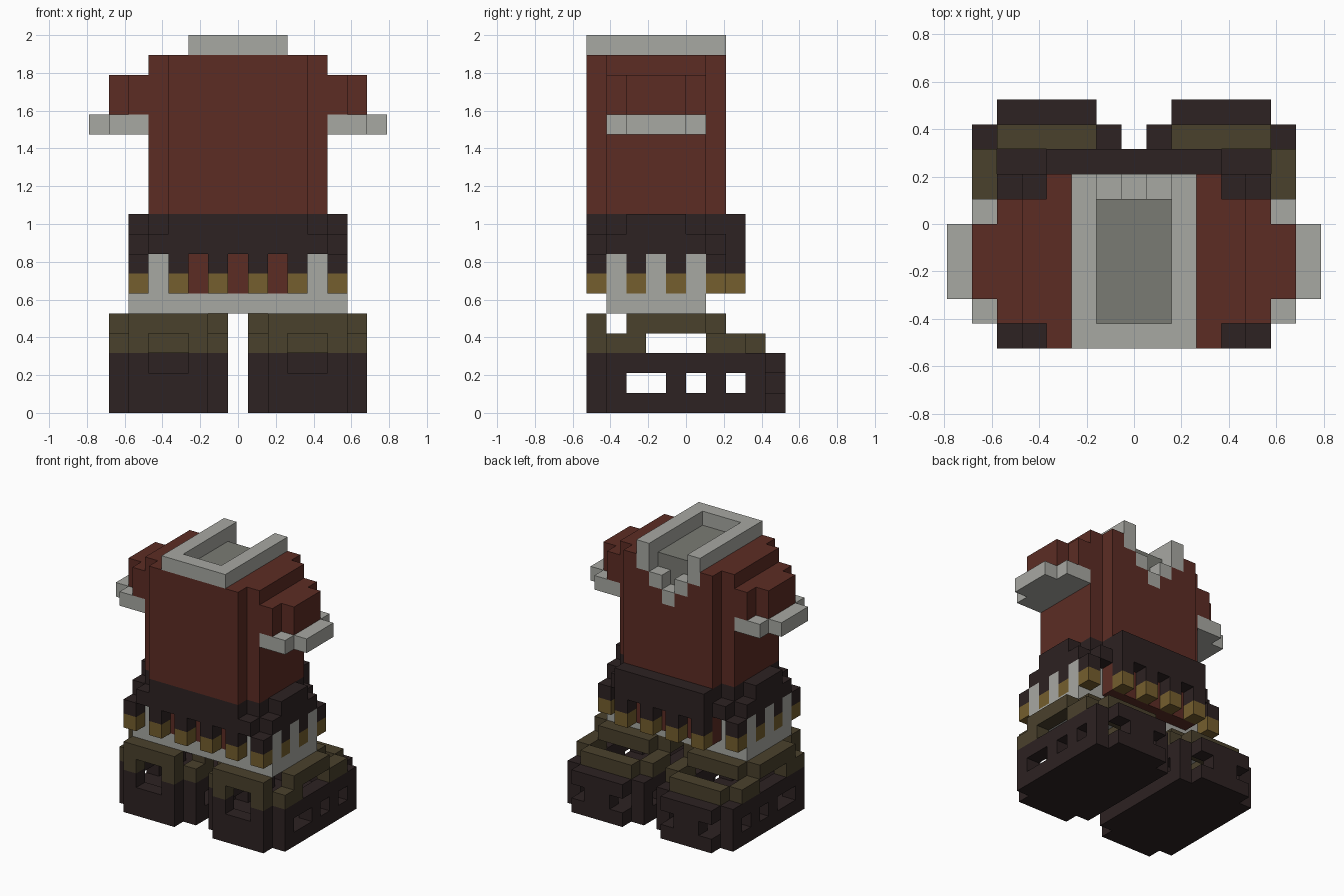
import bpy, bmesh, math
from itertools import product

if "Cube" in bpy.data.objects:
    bpy.data.objects.remove(bpy.data.objects["Cube"], do_unlink=True)

V = 2 / 19  # block size


def material(name, rgb):
    lin = [((c / 255 + 0.055) / 1.055) ** 2.4 for c in rgb] + [1]
    m = bpy.data.materials.new(name)
    m.use_nodes = True
    m.diffuse_color = lin
    m.node_tree.nodes["Principled BSDF"].inputs["Base Color"].default_value = lin
    return m


MAT = {
    "maroon": material("maroon cloth", (92, 44, 36)),
    "dark": material("dark brown leather", (45, 34, 34)),
    "ochre": material("ochre trim", (117, 94, 46)),
    "olive": material("olive leather", (74, 65, 44)),
    "light": material("light grey cloth", (167, 168, 162)),
    "grey": material("mid grey lining", (122, 123, 116)),
}

cells = {}  # block position -> (part, colour)


def box(xs, ys, zs):
    """All blocks in the inclusive ranges."""
    return set(product(*(range(a, b + 1) for a, b in (xs, ys, zs))))


def rounded(xs, ys, zs):
    """A box with its four upright corner columns removed."""
    return {c for c in box(xs, ys, zs) if not (c[0] in xs and c[1] in ys)}


def fill(part, colour, blocks, sides=(1, -1)):
    """Add blocks, mirrored in x by default."""
    for x, y, z in blocks:
        for s in sides:
            cells[(s * x, y, z)] = (part, colour)


# Boots: a closed sole, hollow walls with eyelets, and olive uppers
for side, label in ((1, "left"), (-1, "right")):
    lower = rounded((1, 6), (-5, 4), (0, 2)) - box((2, 5), (-4, 3), (1, 2))
    for wall in (1, 6):
        for y in (-3, -2, 0, 2):
            lower.discard((wall, y, 1))
    lower -= {(2, 4, 1), (5, 4, 1)}
    upper = rounded((1, 6), (-5, 3), (3, 3)) - box((2, 5), (-4, 2), (3, 3))
    upper -= box((1, 6), (-2, 0), (3, 3))
    upper |= rounded((1, 6), (-5, 1), (4, 4)) - box((2, 5), (-4, 0), (4, 4))
    upper -= box((1, 6), (-4, -4), (4, 4))
    toe_hole = box((3, 4), (-5, -5), (2, 3))
    fill(label + "_boot", "dark", lower - toe_hole, (side,))
    fill(label + "_boot", "olive", upper - toe_hole, (side,))

# Trousers
fill("trousers", "light", box((0, 5), (-4, 0), (5, 5)) | box((4, 5), (-4, 0), (6, 7)))

# Tunic body, running down inside the skirt
fill("tunic", "maroon", box((0, 3), (-5, 1), (10, 17)) | box((0, 4), (-4, 0), (10, 17))
     | box((0, 3), (-4, 1), (6, 9)))

# Skirt band with stepped sides
fill("skirt", "dark", box((0, 3), (-5, 2), (8, 9)) | box((4, 4), (-4, 0), (8, 9))
     | box((4, 4), (-5, 1), (8, 8)) | box((5, 5), (-3, -1), (8, 9))
     | box((5, 5), (-4, 0), (8, 8)))

# Hanging skirt tabs with ochre ends
tabs = [(x, -5) for x in (1, 3, 5)] + [(5, y) for y in (-3, -1, 1)] + [(1, 2), (3, 2)]
for x, y in tabs:
    fill("skirt", "dark", {(x, y, 7)})
    fill("skirt", "ochre", {(x, y, 6)})

# Sleeves and cuffs
for side, label in ((1, "left"), (-1, "right")):
    fill(label + "_sleeve", "maroon",
         box((5, 5), (-4, 0), (15, 16)) | box((6, 6), (-3, -1), (15, 16)), (side,))
    fill(label + "_cuff", "light",
         box((5, 6), (-4, 0), (14, 14)) | box((7, 7), (-3, -1), (14, 14)), (side,))

# Collar frame with a stepped V at the back, around the neck lining
fill("neck_lining", "grey", box((0, 1), (-4, 0), (15, 17)))
fill("collar", "light", box((0, 2), (-5, 1), (18, 18)) - box((0, 1), (-4, 1), (18, 18)))
fill("collar", "light", {(2, 1, 17), (1, 1, 16), (0, 1, 15)})
for gap in ((0, 1, 16), (0, 1, 17), (1, 1, 17), (-1, 1, 17)):
    cells.pop(gap, None)


def block_face(bm, cell, axis, sign):
    """One outward-facing square of a block."""
    u, w = (axis + 1) % 3, (axis + 2) % 3
    verts = []
    for a, b in ((0, 0), (1, 0), (1, 1), (0, 1))[::sign]:
        p = list(cell)
        p[axis] += sign > 0
        p[u] += a
        p[w] += b
        verts.append(bm.verts.new(((p[0] - 0.5) * V, p[1] * V, p[2] * V)))
    return bm.faces.new(verts)


# Turn every part into a mesh of its exposed faces
for part in sorted({p for p, _ in cells.values()}):
    own = {c: col for c, (p, col) in cells.items() if p == part}
    colours = sorted(set(own.values()))
    bm = bmesh.new()
    for cell in sorted(own):
        for axis, sign in product(range(3), (1, -1)):
            neighbour = list(cell)
            neighbour[axis] += sign
            if tuple(neighbour) not in cells:
                block_face(bm, cell, axis, sign).material_index = colours.index(own[cell])
    bmesh.ops.remove_doubles(bm, verts=bm.verts, dist=V / 100)
    bmesh.ops.dissolve_limit(bm, angle_limit=math.radians(1), verts=bm.verts,
                             edges=bm.edges, delimit={"MATERIAL"})
    mesh = bpy.data.meshes.new(part)
    bm.to_mesh(mesh)
    bm.free()
    for colour in colours:
        mesh.materials.append(MAT[colour])
    bpy.context.collection.objects.link(bpy.data.objects.new(part, mesh))
